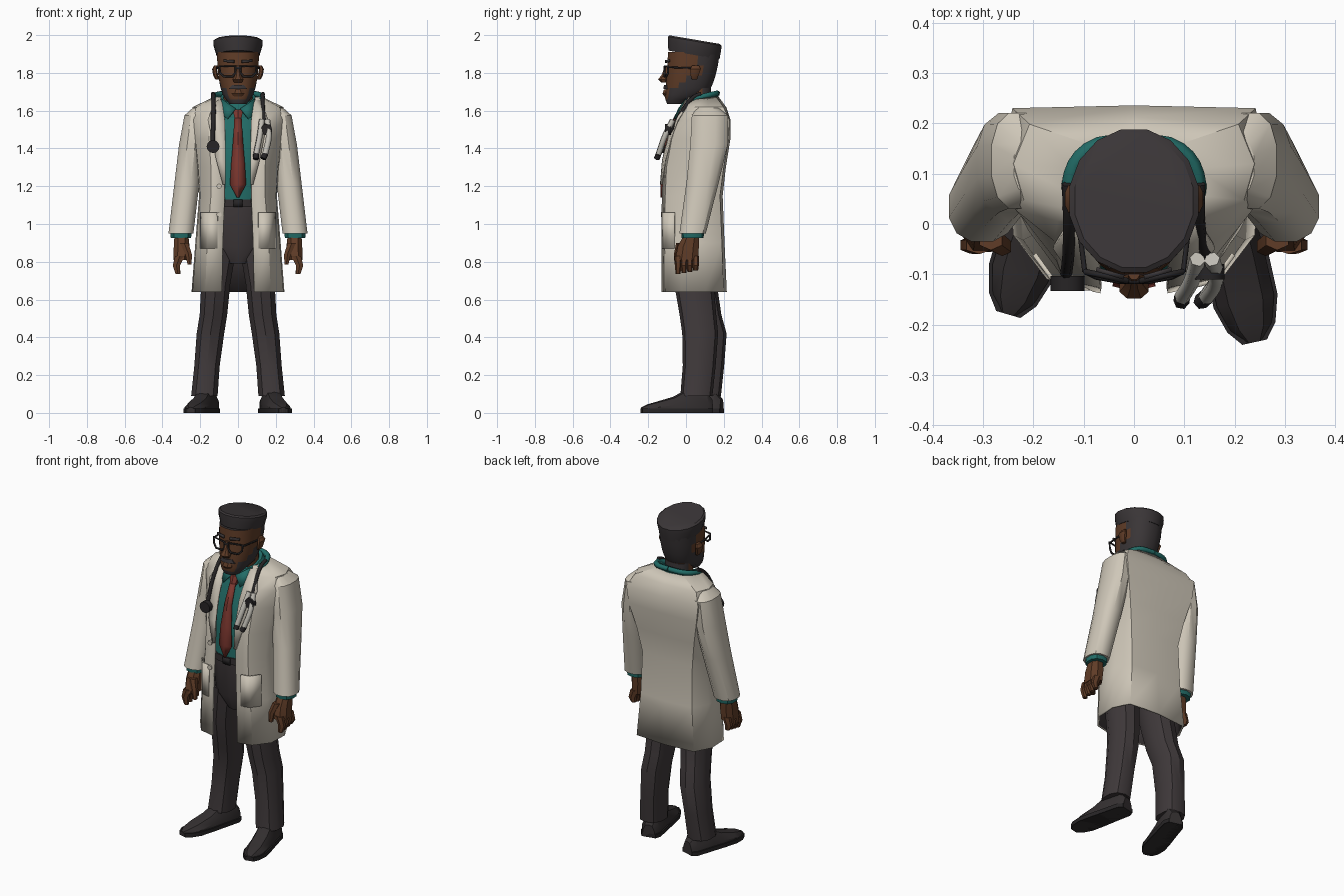
import bpy, bmesh, math
from mathutils import Vector

def mat(name, r, g, b):
    m = bpy.data.materials.new(name)
    m.diffuse_color = (r, g, b, 1)
    return m

COAT = mat("coat_cream", 0.62, 0.57, 0.48)
PANTS = mat("charcoal_cloth", 0.050, 0.041, 0.043)
HAIR = mat("hair_black", 0.042, 0.036, 0.038)
SKIN = mat("brown_skin", 0.115, 0.045, 0.020)
TEAL = mat("teal_shirt", 0.016, 0.15, 0.135)
RED = mat("tie_red", 0.20, 0.038, 0.028)
SHOE = mat("shoe_leather", 0.034, 0.029, 0.030)
BLACK = mat("black_rubber", 0.020, 0.018, 0.019)
GREY = mat("pale_steel", 0.52, 0.50, 0.45)

def make(name, verts, faces, mats, rule=None, thick=0):
    me = bpy.data.meshes.new(name)
    me.from_pydata(verts, [], faces)
    mats = mats if isinstance(mats, list) else [mats]
    for m in mats:
        me.materials.append(m)
    bm = bmesh.new()
    bm.from_mesh(me)
    bmesh.ops.recalc_face_normals(bm, faces=bm.faces)
    if rule:
        for f in bm.faces:
            f.material_index = rule(f.calc_center_median())
    bm.to_mesh(me)
    bm.free()
    ob = bpy.data.objects.new(name, me)
    bpy.context.collection.objects.link(ob)
    if thick:
        s = ob.modifiers.new("thickness", "SOLIDIFY")
        s.thickness, s.offset = thick, 0
    return ob

def loft(name, rings, mats, closed=True, caps=True, rule=None, thick=0):
    """Skin a list of equal-length point rows."""
    n = len(rings[0])
    verts = [p for r in rings for p in r]
    faces = []
    for i in range(len(rings) - 1):
        for j in range(n if closed else n - 1):
            k = (j + 1) % n
            faces.append((i*n + j, i*n + k, (i+1)*n + k, (i+1)*n + j))
    if closed and caps:
        faces += [tuple(range(n)), tuple(range((len(rings)-1)*n, len(rings)*n))]
    return make(name, verts, faces, mats, rule, thick)

def limb(name, rows, mats, n=10, p=0.85, tilt=0, **kw):
    """Stack of rounded horizontal rings (x, y, z, half width, half depth)."""
    pw = lambda v: math.copysign(abs(v) ** p, v)
    rings = []
    for x, y, z, rx, ry in rows:
        ring = []
        for i in range(n):
            a = 2 * math.pi * (i + 0.5) / n
            dy = ry * pw(math.sin(a))
            ring.append((x + rx * pw(math.cos(a)), y + dy, z + tilt * dy))
        rings.append(ring)
    return loft(name, rings, mats, **kw)

def tube(name, pts, r, m, cyclic=False, smooth=True):
    cu = bpy.data.curves.new(name, "CURVE")
    cu.dimensions = "3D"
    cu.bevel_depth, cu.bevel_resolution, cu.resolution_u = r, 1, 4
    cu.use_fill_caps = True
    sp = cu.splines.new("BEZIER" if smooth else "POLY")
    if smooth:
        sp.bezier_points.add(len(pts) - 1)
        for b, p in zip(sp.bezier_points, pts):
            b.co = p
            b.handle_left_type = b.handle_right_type = "AUTO"
    else:
        sp.points.add(len(pts) - 1)
        for b, p in zip(sp.points, pts):
            b.co = (*p, 1)
    sp.use_cyclic_u = cyclic
    cu.materials.append(m)
    ob = bpy.data.objects.new(name, cu)
    bpy.context.collection.objects.link(ob)

def disc(name, c, r, depth, m, n=12):
    ring = lambda y: [(c[0] + r*math.cos(2*math.pi*i/n), y, c[2] + r*math.sin(2*math.pi*i/n)) for i in range(n)]
    loft(name, [ring(c[1] - depth/2), ring(c[1] + depth/2)], m)

# Coat body: half sections from front edge to back centre, mirrored, with a dark lining
half = [
    (0.64, [(.085, -.125), (.17, -.105), (.235, -.02), (.24, .10), (.19, .195), (0, .21)]),
    (0.90, [(.08, -.125), (.16, -.108), (.215, -.03), (.22, .10), (.17, .185), (0, .198)]),
    (1.15, [(.07, -.122), (.14, -.105), (.195, -.02), (.20, .10), (.165, .175), (0, .188)]),
    (1.30, [(.07, -.115), (.14, -.098), (.205, -.01), (.215, .11), (.19, .195), (0, .205)]),
    (1.45, [(.085, -.085), (.15, -.07), (.22, .02), (.24, .12), (.225, .222), (0, .229)]),
    (1.55, [(.09, -.04), (.155, -.03), (.23, .03), (.255, .12), (.238, .226), (0, .23)]),
    (1.615, [(.10, 0), (.15, .01), (.215, .05), (.235, .12), (.205, .195), (0, .208)]),
    (1.67, [(.09, .015), (.105, .03), (.115, .06), (.12, .11), (.09, .155), (0, .168)])]
rings = [[(x, y, z) for x, y in h] + [(-x, y, z) for x, y in h[-2::-1]] for z, h in half]
coat = loft("coat_body", rings, [COAT, PANTS], closed=False, thick=0.012)
outward = sum(p.normal.dot(Vector((p.center.x, p.center.y - .05, 0))) for p in coat.data.polygons) > 0
if not outward:
    coat.data.flip_normals()
coat.modifiers[0].material_offset = 1

# Shirt, trousers seat and belt
limb("shirt", [(0, .04, 1.09, .15, .14), (0, .045, 1.3, .155, .145), (0, .07, 1.45, .165, .14),
               (0, .085, 1.54, .16, .115), (0, .08, 1.62, .10, .085)], TEAL, n=14)
limb("shirt_collar", [(0, .07, 1.595, .11, .10), (0, .073, 1.64, .112, .10), (0, .075, 1.672, .092, .085)], TEAL, n=14, tilt=0.35)
limb("trouser_seat", [(0, .04, .79, .06, .09), (0, .04, .88, .15, .125), (0, .04, 1.10, .15, .138)], PANTS, n=14)
limb("belt", [(0, .04, 1.09, .155, .147), (0, .04, 1.13, .155, .147)], SHOE, n=14)
make("belt_buckle", [(-.025, -.112, 1.09), (.025, -.112, 1.09), (.025, -.112, 1.13), (-.025, -.112, 1.13)],
     [(0, 1, 2, 3)], BLACK, thick=0.008)

# Tie blade and knot
tie = [(.018, -.055, 1.56), (.024, -.098, 1.45), (.035, -.12, 1.32), (.042, -.126, 1.21), (.004, -.126, 1.14)]
loft("tie_blade", [[(-w, y + .006, z), (0, y - .004, z), (w, y + .006, z)] for w, y, z in tie], RED,
     closed=False, thick=0.008)
limb("tie_knot", [(0, -.045, 1.55, .018, .02), (0, -.025, 1.605, .032, .02)], RED, n=6)

# Neck and head, hair and beard coloured by position
limb("neck", [(0, .07, 1.56, .078, .07), (0, .065, 1.72, .08, .07)], [SKIN, HAIR], n=12,
     rule=lambda c: int(c.y > .10 and c.z > 1.6))

def head_rule(c):
    back = c.y > .075 or (c.y > .04 and c.z > 1.82)
    beard = abs(c.x) > .05 and c.z < 1.735 + .5 * (c.y + .05) and c.z < 1.77
    return int(back or beard or c.z < 1.672)

limb("head", [(0, -.055, 1.635, .045, .045), (0, -.04, 1.66, .065, .07), (0, 0, 1.685, .082, .112),
              (0, .012, 1.72, .093, .12), (0, .02, 1.75, .099, .126), (0, .027, 1.785, .105, .13),
              (0, .035, 1.84, .11, .135), (0, .042, 1.91, .112, .138)], [SKIN, HAIR], n=24, rule=head_rule)
limb("flat_top_hair", [(0, .042, 1.895, .116, .138), (0, .045, 1.945, .131, .144), (0, .046, 1.968, .131, .145),
                       (0, .046, 1.976, .120, .135)], HAIR, n=16, p=1, tilt=-0.17)
limb("nose", [(0, -.115, 1.748, .022, .016), (0, -.123, 1.765, .031, .027), (0, -.108, 1.79, .016, .022),
              (0, -.096, 1.84, .012, .015)], SKIN, n=8)
limb("moustache", [(0, -.095, 1.714, .052, .025), (0, -.095, 1.735, .035, .024)], HAIR, n=8)
limb("lips", [(0, -.095, 1.676, .028, .022), (0, -.096, 1.69, .036, .03), (0, -.096, 1.712, .03, .022)], SKIN, n=8)
tube("glasses_bridge", [(-.014, -.113, 1.825), (.014, -.113, 1.825)], .006, BLACK, smooth=False)

# Feet as heel and toe points, plus leg depth offset (one foot slightly forward)
feet = {1: ((.158, .135), (.24, -.235), -.02), -1: ((.142, .19), (.25, -.18), .025)}
shoe = [(0, .035, .075), (.08, .052, .115), (.38, .055, .12), (.55, .058, .085), (.78, .058, .06), (.92, .042, .045), (1, .018, .03)]

for s, side in ((1, "right"), (-1, "left")):
    # Lapel, collar point, pocket
    lap = [(.085, .118, .0, .022, 1.655), (.07, .16, -.055, -.045, 1.55), (.068, .145, -.085, -.068, 1.49),
           (.066, .115, -.122, -.112, 1.34), (.066, .08, -.133, -.13, 1.21)]
    loft(f"{side}_lapel", [[(s*a, ya, z), (s*b, yb, z)] for a, b, ya, yb, z in lap], COAT, closed=False, thick=0.01)
    make(f"{side}_collar_point", [(s*.012, -.038, 1.61), (s*.085, .0, 1.66), (s*.09, -.03, 1.585), (s*.055, -.06, 1.555)],
         [(0, 1, 2, 3)], TEAL, thick=0.008)
    pk = [(.108, -.126), (.16, -.113), (.198, -.06)]
    loft(f"{side}_coat_pocket", [[(s*x, y, z) for x, y in pk] for z in (.87, 1.06)], COAT, closed=False, thick=0.009)
    # Sleeve, cuff and hand
    limb(f"{side}_sleeve", [(s*.20, .115, 1.615, .04, .06), (s*.232, .126, 1.575, .053, .098), (s*.248, .122, 1.42, .066, .102),
                            (s*.27, .088, 1.22, .068, .088), (s*.302, .035, .95, .068, .072)], COAT, n=12)
    limb(f"{side}_cuff", [(s*.302, .035, .925, .056, .058), (s*.302, .035, .97, .06, .062)], TEAL)
    limb(f"{side}_palm", [(s*.30, .03, .95, .038, .04), (s*.298, .012, .88, .045, .06), (s*.302, .004, .81, .042, .064)], SKIN, n=8)
    for i in range(4):
        y = -.042 + i * .031
        limb(f"{side}_finger_{i+1}", [(s*.308, y, .83, .028, .018), (s*.326, y, .78, .022, .017),
                                      (s*.318, y, .735 + .006*i, .014, .013)], SKIN, n=6)
    limb(f"{side}_thumb", [(s*.285, -.03, .90, .025, .022), (s*.262, -.045, .84, .02, .019), (s*.256, -.048, .785, .012, .013)], SKIN, n=6)
    # Trouser leg
    heel, toe, dy = feet[s]
    limb(f"{side}_trouser_leg", [(s*.085, .045, .90, .085, .115), (s*.118, .05 + dy*.4, .68, .08, .104),
                                 (s*.13, .075 + dy*.6, .52, .076, .097), (s*.146, .095 + dy, .42, .076, .095),
                                 (s*.164, .09 + dy, .25, .070, .087), (s*.178, .075 + dy, .09, .073, .085)], PANTS, n=10)
    # Shoe and sole
    a, b = Vector((s*heel[0], heel[1], 0)), Vector((s*toe[0], toe[1], 0))
    perp = (b - a).normalized().cross(Vector((0, 0, 1)))
    prof = [(-1, 0), (-1, .5), (-.6, .93), (0, 1), (.6, .93), (1, .5), (1, 0)]
    loft(f"{side}_shoe", [[tuple(a.lerp(b, t) + perp*w*u + Vector((0, 0, h*v))) for u, v in prof] for t, w, h in shoe], SHOE)
    flat = [(-1, 0), (-1, .024), (1, .024), (1, 0)]
    loft(f"{side}_shoe_sole", [[tuple(a.lerp(b, t) + perp*(w+.007)*u + Vector((0, 0, v))) for u, v in flat] for t, w, h in shoe], BLACK)
    # Ear, eyebrow and glasses
    limb(f"{side}_ear", [(s*.11, .045, 1.765, .01, .014), (s*.118, .045, 1.785, .014, .022),
                         (s*.124, .05, 1.82, .014, .03), (s*.118, .05, 1.838, .01, .02)], SKIN, n=8)
    make(f"{side}_eyebrow", [(s*.02, -.106, 1.853), (s*.075, -.09, 1.858), (s*.075, -.09, 1.87), (s*.02, -.106, 1.868)],
         [(0, 1, 2, 3)], HAIR, thick=0.009)
    rim = [(.014, -.113, 1.835), (.012, -.113, 1.80), (.03, -.113, 1.78), (.075, -.105, 1.78), (.095, -.095, 1.80), (.097, -.095, 1.836)]
    tube(f"{side}_glasses_rim", [(s*x, y, z) for x, y, z in rim], .006, BLACK, cyclic=True, smooth=False)
    tube(f"{side}_glasses_temple", [(s*.098, -.095, 1.83), (s*.116, .05, 1.825)], .005, BLACK, smooth=False)
    # Collar roll over the coat at the back of the neck
    tube(f"{side}_collar_roll", [(s*.115, .03, 1.655), (s*.128, .08, 1.672), (s*.09, .148, 1.688), (0, .165, 1.692)], .016, TEAL)

# Coat buttons
for i, z in enumerate((1.20, 1.05)):
    disc(f"coat_button_{i+1}", (-.10, -.126, z), .014, .012, COAT, 8)

# Stethoscope: tubes down the chest, chest piece, ear tubes
tube("stethoscope_right_tube", [(.15, -.085, 1.49), (.135, -.03, 1.58), (.13, .04, 1.672), (.132, .08, 1.69)], .011, BLACK)
tube("stethoscope_left_tube", [(-.132, .08, 1.69), (-.13, .04, 1.672), (-.13, -.05, 1.57), (-.135, -.1, 1.43)], .012, BLACK)
disc("stethoscope_chest_piece", (-.132, -.118, 1.41), .034, .03, BLACK)
disc("stethoscope_joint", (.15, -.095, 1.50), .03, .03, BLACK)
for i, dx in enumerate((-.026, .022)):
    tube(f"stethoscope_ear_tube_{i+1}", [(.142 + dx*.6, -.07, 1.55), (.142 + dx, -.11, 1.47), (.122 + dx, -.145, 1.37)], .016, GREY)
    tube(f"stethoscope_ear_tip_{i+1}", [(.122 + dx, -.145, 1.37), (.115 + dx*.8, -.155, 1.345)], .016, BLACK, smooth=False)

# Soft shading on cloth, with sharp edges kept
bpy.ops.object.select_all(action="DESELECT")
for ob in bpy.data.objects:
    if ob.type == "MESH":
        ob.select_set(True)
        bpy.context.view_layer.objects.active = ob
bpy.ops.object.shade_smooth_by_angle(angle=math.radians(35))
